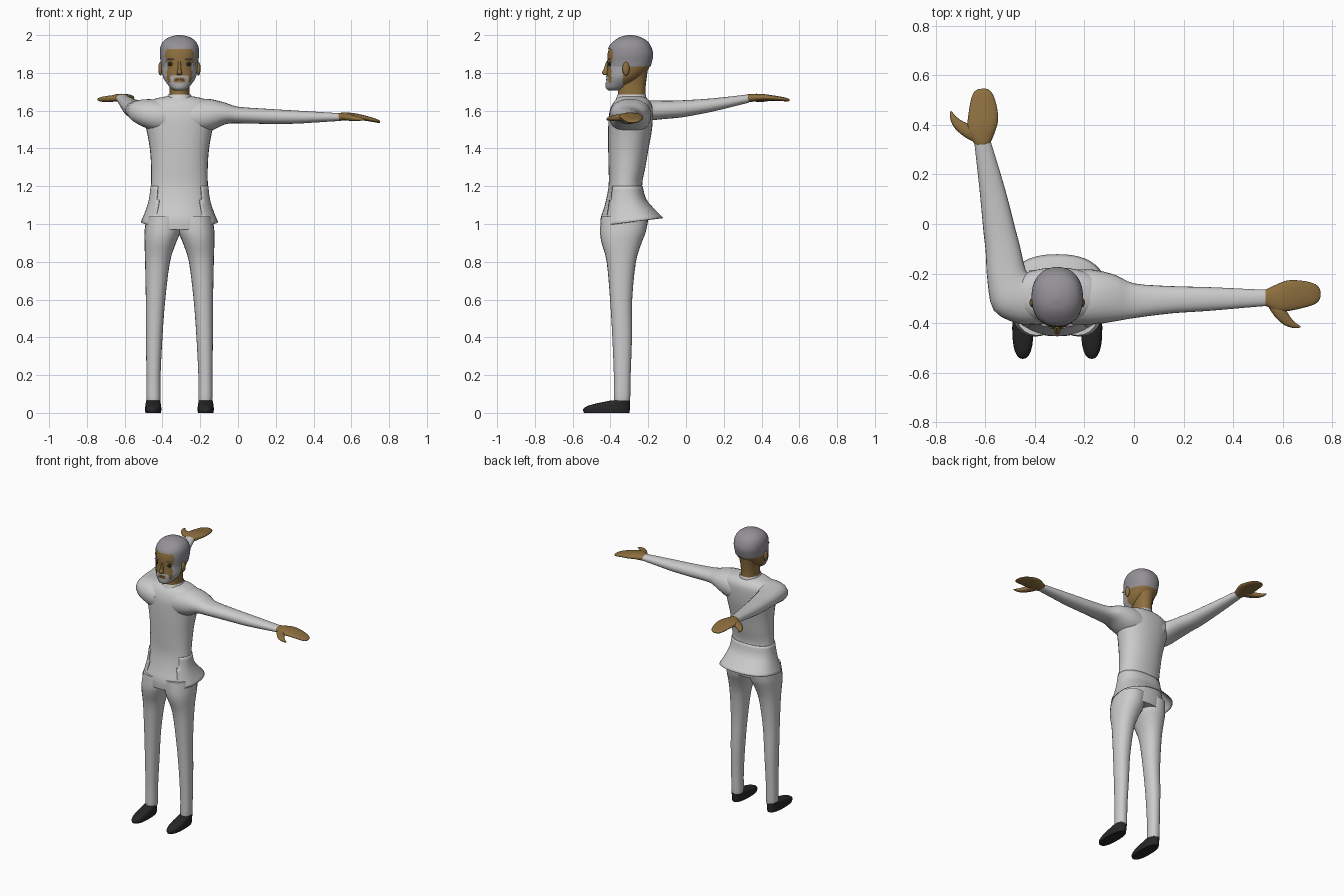
import bpy, bmesh, math
from mathutils import Vector as V

if "Cube" in bpy.data.objects:
    bpy.data.objects.remove(bpy.data.objects["Cube"])

CX = -0.31  # body centre line


def material(name, rgb):
    m = bpy.data.materials.new(name)
    m.diffuse_color = (*rgb, 1)
    m.use_nodes = True
    m.node_tree.nodes["Principled BSDF"].inputs["Base Color"].default_value = m.diffuse_color
    return m


SKIN = material("skin", (0.27, 0.16, 0.05))
HAIR = material("grey_hair", (0.30, 0.285, 0.31))
BEARD = material("light_hair", (0.42, 0.41, 0.43))
DARK = material("black", (0.02, 0.02, 0.02))


def finish(bm, name, mat, angle=50):
    me = bpy.data.meshes.new(name)
    bm.to_mesh(me)
    bm.free()
    ob = bpy.data.objects.new(name, me)
    bpy.context.collection.objects.link(ob)
    if mat:
        me.materials.append(mat)
    bpy.ops.object.select_all(action='DESELECT')
    ob.select_set(True)
    bpy.context.view_layer.objects.active = ob
    bpy.ops.object.shade_smooth_by_angle(angle=math.radians(angle))
    return ob


def spline(a, b, c, d, t):
    return 0.5 * (2 * b + (c - a) * t + (2 * a - 5 * b + 4 * c - d) * t * t
                  + (3 * b - a - 3 * c + d) * t ** 3)


def loft(name, rings, mat=None, n=24, sub=3, p=2.2, cap=True, keep=None):
    """Skin through rings (centre, half axis, half axis)."""
    r = [rings[0]] + rings + [rings[-1]]
    path = [[spline(*(r[i + k][j] for k in range(4)), s / sub) for j in range(3)]
            for i in range(len(rings) - 1) for s in range(sub)] + [rings[-1]]
    bm = bmesh.new()
    loops = []
    for c, u, v in path:
        loop = []
        for k in range(n):
            a = 2 * math.pi * k / n
            ca, sa = math.cos(a), math.sin(a)
            x = math.copysign(abs(ca) ** (2 / p), ca)
            y = math.copysign(abs(sa) ** (2 / p), sa)
            loop.append(bm.verts.new(c + u * x + v * y))
        loops.append(loop)
    for a, b in zip(loops, loops[1:]):
        for k in range(n):
            bm.faces.new((a[k], a[(k + 1) % n], b[(k + 1) % n], b[k]))
    if cap:
        bm.faces.new(loops[0])
        bm.faces.new(loops[-1])
    bmesh.ops.recalc_face_normals(bm, faces=bm.faces)
    if keep:
        bad = [f for f in bm.faces if not keep(*f.calc_center_median())]
        bmesh.ops.delete(bm, geom=bad, context='FACES')
    return finish(bm, name, mat)


def flat(z, y0, y1, rx, x=CX, tilt=0):
    """Horizontal ring from front y0 to back y1."""
    return V((x, (y0 + y1) / 2, z)), V((rx, 0, 0)), V((0, (y1 - y0) / 2, tilt))


def across(c, d, w, h):
    """Ring across a limb heading d in plan."""
    return V(c), V((d[1], -d[0], 0)).normalized() * w, V((0, 0, h))


def ball(name, c, size, mat):
    bm = bmesh.new()
    bmesh.ops.create_uvsphere(bm, u_segments=16, v_segments=10, radius=1)
    bmesh.ops.scale(bm, vec=V(size), verts=bm.verts)
    bmesh.ops.translate(bm, vec=V(c), verts=bm.verts)
    return finish(bm, name, mat)


# torso
loft("torso", [flat(*r) for r in [
    (0.97, -.452, -.21, .17), (1.03, -.452, -.20, .178), (1.1, -.43, -.205, .163),
    (1.2, -.41, -.232, .151), (1.3, -.41, -.215, .15), (1.4, -.412, -.198, .157),
    (1.5, -.412, -.18, .175), (1.58, -.408, -.176, .195), (1.63, -.392, -.18, .185),
    (1.66, -.37, -.20, .14), (1.675, -.35, -.225, .075)]], n=32)
loft("collar", [flat(1.65, -.375, -.21, .08), flat(1.67, -.368, -.21, .068),
                flat(1.685, -.362, -.214, .06)], cap=False)

# flared jacket skirt, open at the front
skirt = loft("jacket_skirt", [
    flat(1.2, -.413, -.229, .153), flat(1.13, -.425, -.212, .162, CX, .004),
    flat(1.07, -.44, -.17, .18, CX, .012), flat(1.012, -.455, -.122, .204, CX, .022)],
    n=48, cap=False, p=2.4,
    keep=lambda x, y, z: not (y < -.35 and abs(x - CX) < .115))
skirt.modifiers.new("thickness", 'SOLIDIFY').thickness = 0.005

# legs and shoes
for s, side in ((-1, "right"), (1, "left")):
    loft(side + "_trouser_leg", [
        flat(z, y0, y1, (b - a) / 2, CX + s * (a + b) / 2) for z, a, b, y0, y1 in [
            (.06, .102, .172, -.38, -.297), (.09, .10, .175, -.382, -.295),
            (.2, .10, .175, -.382, -.293), (.4, .09, .177, -.39, -.286),
            (.6, .075, .178, -.402, -.285), (.8, .05, .182, -.42, -.265),
            (.9, .018, .185, -.447, -.235), (.96, -.005, .185, -.455, -.212),
            (1.04, -.01, .175, -.45, -.20)]])
    loft(side + "_shoe", [flat(z, y0, y1, w, CX + s * .139) for z, y0, y1, w in [
        (0, -.54, -.30, .041), (.018, -.545, -.297, .043), (.035, -.525, -.296, .042),
        (.05, -.475, -.296, .04), (.066, -.395, -.297, .037)]], DARK, p=2.4)

# straight arm to the side
loft("left_arm", [across((x, y, z), (1, 0), w, h) for x, y, z, w, h in [
    (-.26, -.295, 1.565, .11, .09), (-.16, -.295, 1.575, .11, .088),
    (-.07, -.30, 1.585, .092, .058), (0, -.31, 1.577, .07, .044),
    (.15, -.306, 1.57, .055, .04), (.3, -.303, 1.566, .048, .035),
    (.45, -.30, 1.566, .038, .026), (.545, -.298, 1.566, .032, .02)]])

# arm swung backwards
loft("right_arm", [across(*r) for r in [
    ((-.38, -.295, 1.565), (-1, 0), .11, .09),
    ((-.445, -.295, 1.575), (-1, .2), .11, .085),
    ((-.492, -.275, 1.59), (-.7, .7), .105, .07),
    ((-.515, -.205, 1.60), (-.25, 1), .08, .055),
    ((-.53, -.1, 1.605), (-.15, 1), .07, .048),
    ((-.545, -.02, 1.61), (-.16, 1), .064, .045),
    ((-.573, .14, 1.63), (-.18, 1), .051, .035),
    ((-.612, .33, 1.664), (-.18, 1), .033, .022)]])


# hands: flat palm with a separate thumb
def hand(side, o, d, t, drop):
    o, d, t = V(o), V(d).normalized(), V(t).normalized()
    at = lambda u, v, z: o + d * u + t * v + V((0, 0, z - drop * u * u))
    loft(side + "_palm", [across(at(u, v, z), d, w, h) for u, v, z, w, h in [
        (-.01, 0, 0, .028, .016), (0, 0, 0, .034, .021), (.045, 0, .004, .056, .02),
        (.085, -.008, .005, .062, .018), (.135, -.013, .004, .057, .014),
        (.185, -.015, .002, .045, .011), (.21, -.015, 0, .03, .008),
        (.218, -.015, 0, .012, .004)]], SKIN)
    loft(side + "_thumb", [across(at(u, v, z), d * a + t * b, w, h) for u, v, z, a, b, w, h in [
        (.03, .015, 0, .5, 1, .03, .016), (.055, .06, -.002, .5, 1, .027, .017),
        (.085, .095, -.004, .8, .7, .02, .014), (.115, .112, -.004, 1, .3, .011, .009),
        (.137, .117, -.004, 1, .1, .003, .003)]], SKIN, n=16)


hand("left", (.535, -.298, 1.567), (1, 0, 0), (0, -1, 0), .55)
hand("right", (-.612, .328, 1.666), (-.08, 1, 0), (-1, -.08, 0), .2)

# neck and head
loft("neck", [flat(1.63, -.365, -.21, .056), flat(1.70, -.36, -.215, .053),
              flat(1.76, -.365, -.21, .055), flat(1.83, -.37, -.20, .07)], SKIN)


def head_rings(d):
    return [flat(z - (d if z > 1.9 else -d if z < 1.73 else 0), a + d, b - d, r - d)
            for z, a, b, r in [
        (1.706, -.41, -.365, .025), (1.72, -.424, -.325, .047), (1.75, -.426, -.27, .071),
        (1.78, -.424, -.232, .088), (1.82, -.421, -.195, .096), (1.86, -.421, -.18, .10),
        (1.9, -.419, -.174, .104), (1.94, -.408, -.185, .1), (1.97, -.38, -.207, .083),
        (1.99, -.348, -.242, .052), (2.0, -.31, -.28, .014)]]


def is_beard(x, y, z):
    x = abs(x - CX)
    return ((-.395 < y < -.335 and z < 1.85) or (z < 1.75 and y < -.33)
            or (y < -.36 and .03 < x < .048 and z < 1.785)
            or (y < -.36 and x < .048 and 1.772 < z < 1.788))


loft("head", head_rings(.004), SKIN, n=48, sub=4)
loft("hair", head_rings(0), HAIR, n=64, sub=6,
     keep=lambda x, y, z: z > 1.925 or (y > -.388 and z > 1.835))
loft("beard", head_rings(0), BEARD, n=64, sub=6, keep=is_beard)

# face details
loft("nose", [flat(1.86, -.422, -.40, .007), flat(1.82, -.436, -.40, .009),
              flat(1.80, -.446, -.40, .014), flat(1.788, -.432, -.40, .011)], SKIN, n=16)
ball("mouth", (CX, -.419, 1.763), (.024, .005, .005), SKIN)
for s, side in ((-1, "right"), (1, "left")):
    ball(side + "_eye", (CX + s * .047, -.402, 1.847), (.014, .011, .012), DARK)
    ball(side + "_eyebrow", (CX + s * .045, -.408, 1.872), (.022, .008, .004), HAIR)
    ball(side + "_ear", (CX + s * .1, -.318, 1.822), (.012, .019, .036), SKIN)
